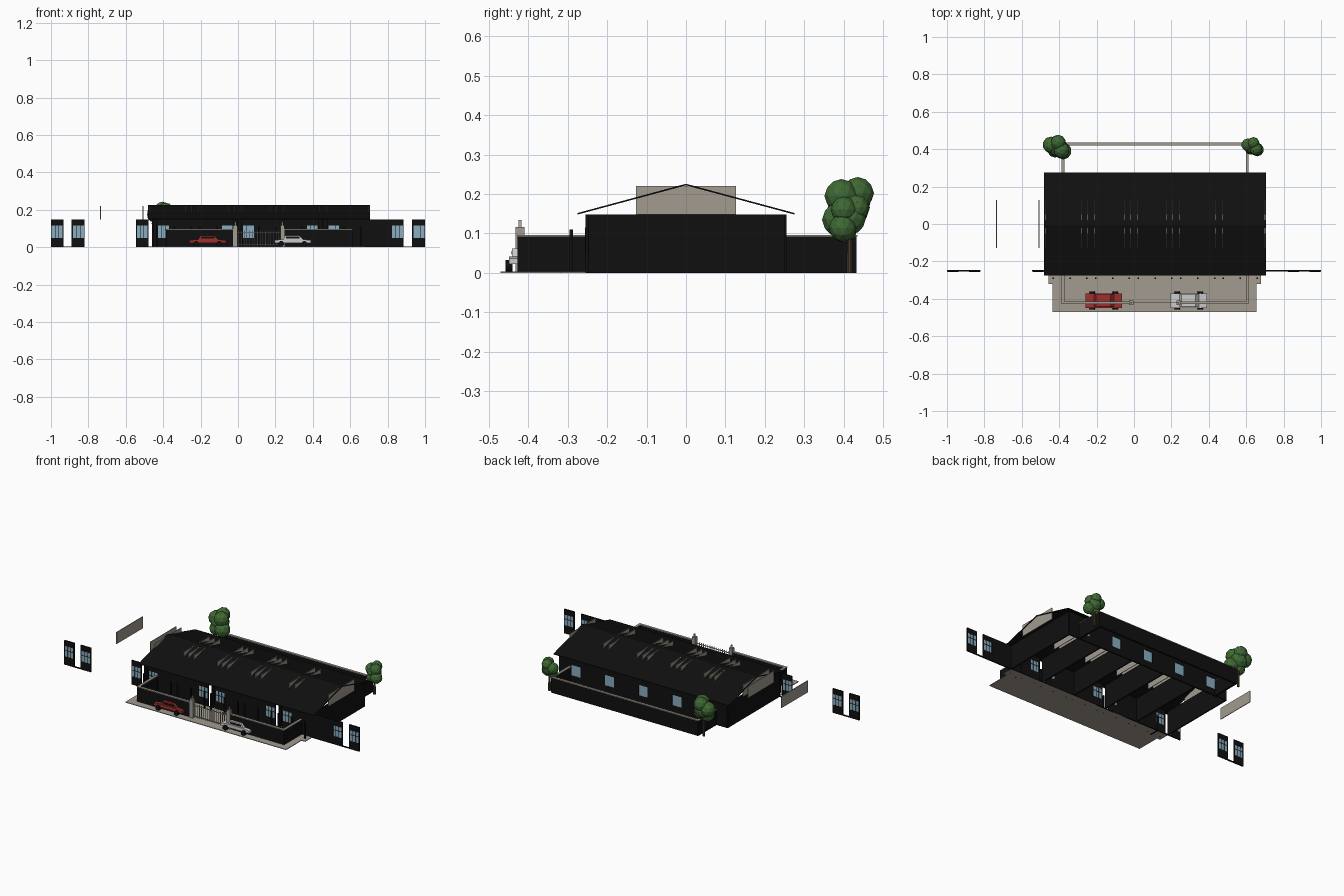
import bpy, bmesh, math
from mathutils import Matrix, Vector

if "Cube" in bpy.data.objects:
    bpy.data.objects.remove(bpy.data.objects["Cube"])


def mat(name, c):
    m = bpy.data.materials.new(name)
    m.diffuse_color = (*c, 1)
    m.use_nodes = True
    m.node_tree.nodes["Principled BSDF"].inputs["Base Color"].default_value = m.diffuse_color
    return m


BLACK = mat("black", (0.005, 0.005, 0.005))
BEIGE = mat("beige", (0.36, 0.33, 0.28))
BLUE = mat("glass_blue", (0.25, 0.42, 0.53))
GREEN = mat("leaf_green", (0.05, 0.14, 0.035))
BROWN = mat("bark", (0.08, 0.05, 0.03))
RED = mat("car_red", (0.35, 0.03, 0.025))
WHITE = mat("car_white", (0.55, 0.55, 0.53))
GREY = mat("gate_grey", (0.42, 0.42, 0.4))


def finish(name, bm, m):
    me = bpy.data.meshes.new(name)
    bm.to_mesh(me)
    bm.free()
    me.materials.append(m)
    ob = bpy.data.objects.new(name, me)
    bpy.context.collection.objects.link(ob)
    return ob


def boxes(name, items, m):
    # each item is (x0, x1, y0, y1, z0, z1)
    bm = bmesh.new()
    for x0, x1, y0, y1, z0, z1 in items:
        M = Matrix.Translation(((x0 + x1) / 2, (y0 + y1) / 2, (z0 + z1) / 2)) @ \
            Matrix.Diagonal((x1 - x0, y1 - y0, z1 - z0, 1))
        bmesh.ops.create_cube(bm, size=1, matrix=M)
    return finish(name, bm, m)


def prism(name, profile, axis, a, b, m):
    # extrude a closed profile along x (profile = y,z) or y (profile = x,z)
    bm = bmesh.new()
    pts = [(a, p, q) if axis == 'x' else (p, a, q) for p, q in profile]
    f = bm.faces.new([bm.verts.new(p) for p in pts])
    r = bmesh.ops.extrude_face_region(bm, geom=[f])
    d = Vector((b - a, 0, 0) if axis == 'x' else (0, b - a, 0))
    bmesh.ops.translate(bm, vec=d, verts=[v for v in r['geom'] if isinstance(v, bmesh.types.BMVert)])
    bmesh.ops.recalc_face_normals(bm, faces=bm.faces)
    return finish(name, bm, m)


STEP = 0.2275          # room pitch
X0, X1 = -0.457, 0.68  # house ends
H = 0.148              # wall height
YW = 0.255             # half depth of house
T = 0.008

# ground slab and verandah floor
boxes("ground_slab", [(-0.435, 0.655, -0.47, -0.31, 0, 0.004),
                      (-0.457, 0.68, -0.32, -0.25, 0, 0.004)], BEIGE)

# roof: thin folded sheet
prism("roof", [(-0.275, 0.148), (0, 0.222), (0.275, 0.148), (0.275, 0.152), (0, 0.226), (-0.275, 0.152)],
      'x', -0.482, 0.707, BLACK)

# attic panels in three repeating series, poking through the roof
attic = []
for start in (-0.735, -0.475, -0.21):
    for k in range(5):
        x = start + STEP * k
        attic.append((x - 0.002, x + 0.002, -0.127, 0.127, 0.148, 0.22))
boxes("attic_panels", attic, BEIGE)

# room partitions and end walls
boxes("cross_walls", [(X0 + STEP * k - T / 2, X0 + STEP * k + T / 2, -0.25, 0.25, 0, H)
                      for k in range(6)], BLACK)


def wall_with_windows(name, x0, x1, y0, y1, wins, zs, zt):
    # sill and head strips with piers between the window openings
    items = [(x0, x1, y0, y1, 0, zs), (x0, x1, y0, y1, zt, H)]
    edges = [x0] + [e for w in wins for e in w] + [x1]
    for a, b in zip(edges[::2], edges[1::2]):
        if b - a > 1e-4:
            items.append((a, b, y0, y1, zs, zt))
    boxes(name, items, BLACK)


def windows(name, wins, y, zs, zt):
    boxes(name + "_glass", [(a, b, y - 0.003, y + 0.003, zs, zt) for a, b in wins], BLUE)
    bars = []
    for a, b in wins:
        for i in (1, 2):
            x = a + (b - a) * i / 3
            bars.append((x - 0.001, x + 0.001, y - 0.005, y + 0.005, zs, zt))
        z = zs + (zt - zs) * 0.6
        bars.append((a, b, y - 0.005, y + 0.005, z - 0.001, z + 0.001))
    boxes(name + "_bars", bars, BLACK)


# back wall with one window per room
bw = [(X0 + STEP * k + 0.083, X0 + STEP * k + 0.145) for k in range(5)]
wall_with_windows("back_wall", X0, X1, YW - T, YW, bw, 0.04, 0.105)
boxes("back_glass", [(a, b, YW - 0.006, YW - 0.002, 0.04, 0.105) for a, b in bw], BLUE)

# front units: window, doorway, window; plain wall fillers between
yf0, yf1 = -YW, -YW + T
front = []
for k in range(5):
    c = -0.91 + 0.455 * k
    for s, (a, b) in enumerate(((c - 0.09, c - 0.024), (c + 0.02, c + 0.09))):
        w = (a + 0.004, b - 0.005) if s == 0 else (a + 0.008, b - 0.004)
        front.append(w)
        wall_with_windows(f"front_pier_{k}_{s}", a, b, yf0, yf1, [w], 0.05, 0.115)
boxes("door_sills", [(-0.93 + 0.455 * k - 0.004, -0.91 + 0.455 * k + 0.02, yf0, yf1, 0, 0.005)
                     for k in range(5)], BLACK)
windows("front_window", front, -YW + T / 2, 0.05, 0.115)
boxes("front_fillers", [(a, a + 0.275, yf0, yf1, 0, H) for a in (-0.365, 0.09, 0.545)], BLACK)

# verandah posts
boxes("verandah_posts", [(s + STEP * k - 0.004, s + STEP * k + 0.004, -0.295, -0.287, 0, 0.11)
                         for s in (-0.433, -0.342, -0.252) for k in range(5)], BLACK)

# yard wall with beige coping
L, R, F, B = -0.38, 0.606, -0.421, 0.427
runs = [(L, -0.02, F, F), (0.24, R, F, F), (L, R, B, B),
        (L, L, F, -0.25), (R, R, F, -0.25), (L, L, 0.25, B), (R, R, 0.25, B)]


def band(w, z0, z1):
    return [(a - w, b + w, c - w, d + w, z0, z1) for a, b, c, d in runs]


boxes("yard_wall", band(0.006, 0, 0.092), BLACK)
boxes("yard_wall_coping", band(0.0075, 0.092, 0.096), BEIGE)

# gate with posts and lamps
gx = (-0.015, 0.237)
boxes("gate_posts", [(x - 0.011, x + 0.011, F - 0.011, F + 0.011, 0, 0.117) for x in gx], BEIGE)
boxes("post_lamps", [(x - 0.004, x + 0.004, F - 0.004, F + 0.004, 0.117, 0.134) for x in gx], GREY)
boxes("gate", [(0.005 + 0.0142 * i - 0.0015, 0.005 + 0.0142 * i + 0.0015, F - 0.0015, F + 0.0015, 0.01, 0.09)
               for i in range(16)] +
      [(-0.005, 0.227, F - 0.002, F + 0.002, z, z + 0.004) for z in (0.014, 0.078)], GREY)


# cars
def car(name, cx, m):
    y0, y1 = -0.449, -0.371
    body = [(-0.097, 0.022), (0.097, 0.022), (0.097, 0.037), (0.05, 0.042), (-0.06, 0.042), (-0.097, 0.037)]
    prism(name + "_body", [(cx + x, z) for x, z in body], 'y', y0, y1, m)
    cabin = [(-0.052, 0.04), (0.056, 0.04), (0.036, 0.062), (-0.04, 0.062)]
    prism(name + "_cabin", [(cx + x, z) for x, z in cabin], 'y', y0 + 0.007, y1 - 0.007, m)
    boxes(name + "_side_glass", [(cx - 0.036, cx + 0.036, y0 + 0.006, y1 - 0.006, 0.046, 0.056)], BLACK)
    bm = bmesh.new()
    for x in (-0.062, 0.062):
        for y in (y0, y1):
            M = Matrix.Translation((cx + x, y, 0.018)) @ Matrix.Rotation(math.pi / 2, 4, 'X')
            bmesh.ops.create_cone(bm, cap_ends=True, segments=16, radius1=0.015, radius2=0.015,
                                  depth=0.018, matrix=M)
    finish(name + "_wheels", bm, BLACK)


car("red_car", -0.162, RED)
car("white_car", 0.293, WHITE)


# trees: trunk and clustered crown
def tree(name, x, y, zc, s, flip):
    bm = bmesh.new()
    bmesh.ops.create_cone(bm, cap_ends=True, segments=10, radius1=0.008, radius2=0.006, depth=zc,
                          matrix=Matrix.Translation((x, y, zc / 2)))
    finish(name + "_trunk", bm, BROWN)
    bm = bmesh.new()
    for dx, dy, dz, r in ((0, 0, 0, 0.052), (-0.033, 0.01, 0.01, 0.043), (0.03, -0.022, -0.03, 0.044),
                          (0.004, 0.022, 0.035, 0.04), (0.022, -0.018, 0.028, 0.042), (-0.012, -0.016, -0.037, 0.04)):
        M = Matrix.Translation((x + dx * s * flip, y + dy * s, zc + dz * s))
        bmesh.ops.create_icosphere(bm, subdivisions=2, radius=r * s, matrix=M)
    finish(name + "_crown", bm, GREEN)


tree("left_tree", -0.41, 0.413, 0.166, 1.03, 1)
tree("right_tree", 0.635, 0.415, 0.138, 0.8, 1)
